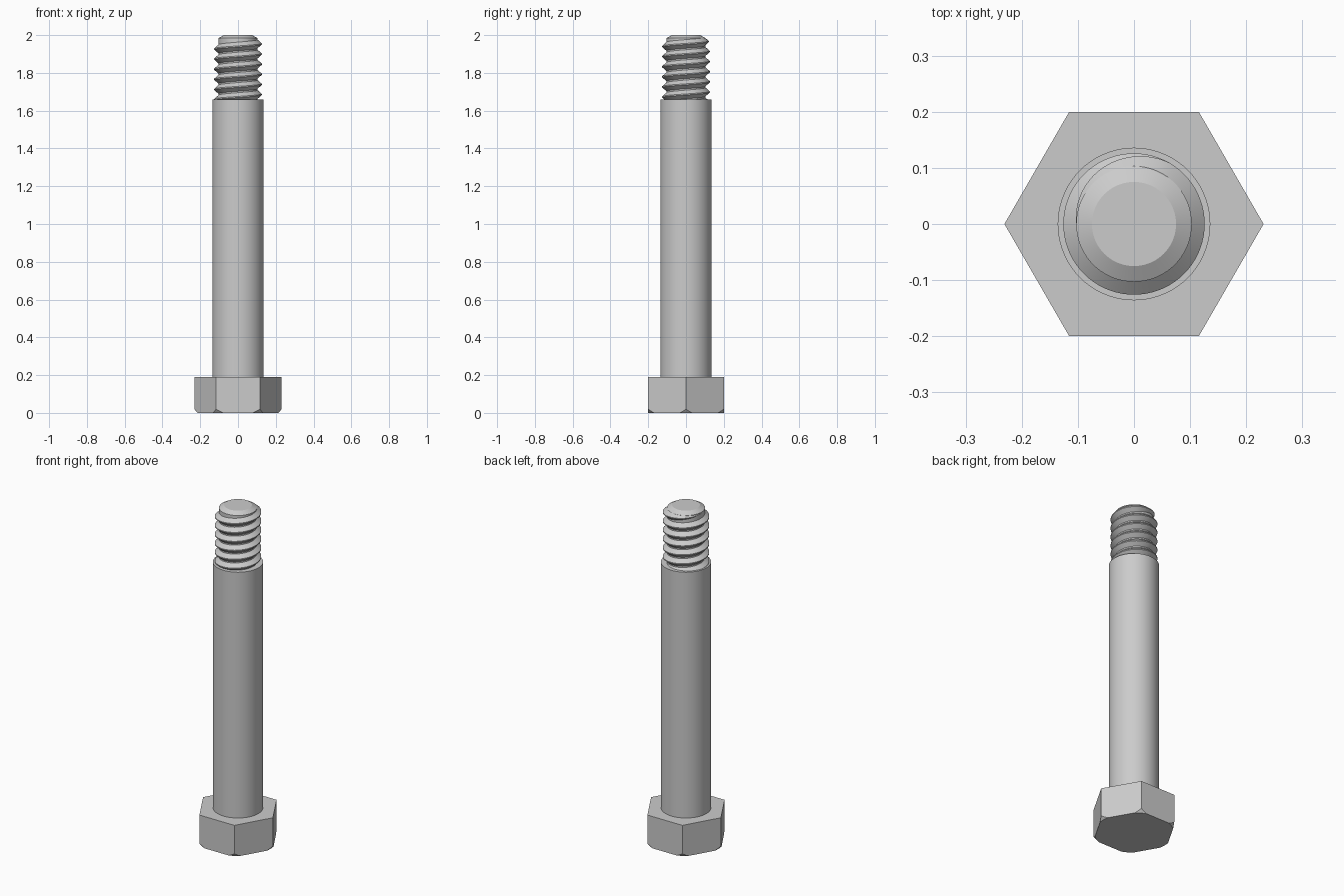
import bpy, bmesh
from math import cos, sin, pi, radians

cube = bpy.data.objects.get("Cube")
if cube:
    bpy.data.objects.remove(cube, do_unlink=True)

SHANK_R, ROOT_R, CREST_R = 0.136, 0.103, 0.126
HEAD_TOP, SHANK_TOP, HEIGHT = 0.19, 1.66, 2.0
PITCH = 0.0535

steel = bpy.data.materials.new("grey steel")
steel.use_nodes = True
steel.diffuse_color = (0.6, 0.6, 0.6, 1)
steel.node_tree.nodes["Principled BSDF"].inputs["Base Color"].default_value = (0.6, 0.6, 0.6, 1)


def make_object(name, bm):
    bmesh.ops.recalc_face_normals(bm, faces=bm.faces)
    mesh = bpy.data.meshes.new(name)
    bm.to_mesh(mesh)
    bm.free()
    mesh.materials.append(steel)
    obj = bpy.data.objects.new(name, mesh)
    bpy.context.collection.objects.link(obj)
    return obj


def select_only(obj):
    bpy.ops.object.select_all(action='DESELECT')
    obj.select_set(True)
    bpy.context.view_layer.objects.active = obj


def loft(bm, rings, closed=False):
    """Skin quads between successive closed rings of points."""
    rows = [[bm.verts.new(p) for p in ring] for ring in rings]
    for a, b in zip(rows, rows[1:]):
        for i in range(len(a)):
            j = (i + 1) % len(a)
            bm.faces.new((a[i], a[j], b[j], b[i]))
    bm.faces.new(rows[0])
    bm.faces.new(rows[-1])


def cone(name, sides, r1, r2, height):
    bm = bmesh.new()
    rings = [[(r * cos(2 * pi * i / sides), r * sin(2 * pi * i / sides), z)
              for i in range(sides)] for r, z in ((r1, 0), (r2, height))]
    loft(bm, rings)
    return make_object(name, bm)


# Hexagonal head, its outer corners trimmed by a cone
head_r = 0.2 / cos(pi / 6)
head = cone("hex_head", 6, head_r, head_r, HEAD_TOP)
cutter = cone("corner_cutter", 96, 0.215, 0.455, 0.3)
cutter.hide_render = True
trim = head.modifiers.new("corner chamfer", 'BOOLEAN')
trim.operation = 'INTERSECT'
trim.solver = 'EXACT'
trim.object = cutter
select_only(head)
bpy.ops.object.modifier_apply(modifier=trim.name)
bpy.data.objects.remove(cutter, do_unlink=True)

# Shank, thread core and chamfered tip as one turned profile
profile = [(SHANK_R, HEAD_TOP - 0.01), (SHANK_R, SHANK_TOP), (ROOT_R, SHANK_TOP),
           (ROOT_R, HEIGHT - 0.016), (0.075, HEIGHT)]
SIDES = 72
bm = bmesh.new()
loft(bm, [[(r * cos(2 * pi * i / SIDES), r * sin(2 * pi * i / SIDES), z)
           for i in range(SIDES)] for r, z in profile])
shank = make_object("shank", bm)

# Right-handed helical thread, fading out near the tip
STEPS, TURNS, FADE = 72, 6.5, 0.33
END_Z = 1.98
rings = []
for k in range(int(STEPS * TURNS) + 1):
    left = TURNS - k / STEPS
    angle = pi - 2 * pi * left
    z = END_Z - PITCH * left
    grow = max(0.02, min(1, left / FADE))
    crest = ROOT_R + (CREST_R - ROOT_R) * grow
    base, tip = 0.023 * grow, 0.003 * grow
    section = ((ROOT_R - 0.004, -base), (ROOT_R, -base), (crest, -tip),
               (crest, tip), (ROOT_R, base), (ROOT_R - 0.004, base))
    rings.append([(r * cos(angle), r * sin(angle), z + dz) for r, dz in section])
bm = bmesh.new()
loft(bm, rings)
thread = make_object("thread", bm)

for obj in (shank, thread):
    select_only(obj)
    bpy.ops.object.shade_smooth_by_angle(angle=radians(25))
